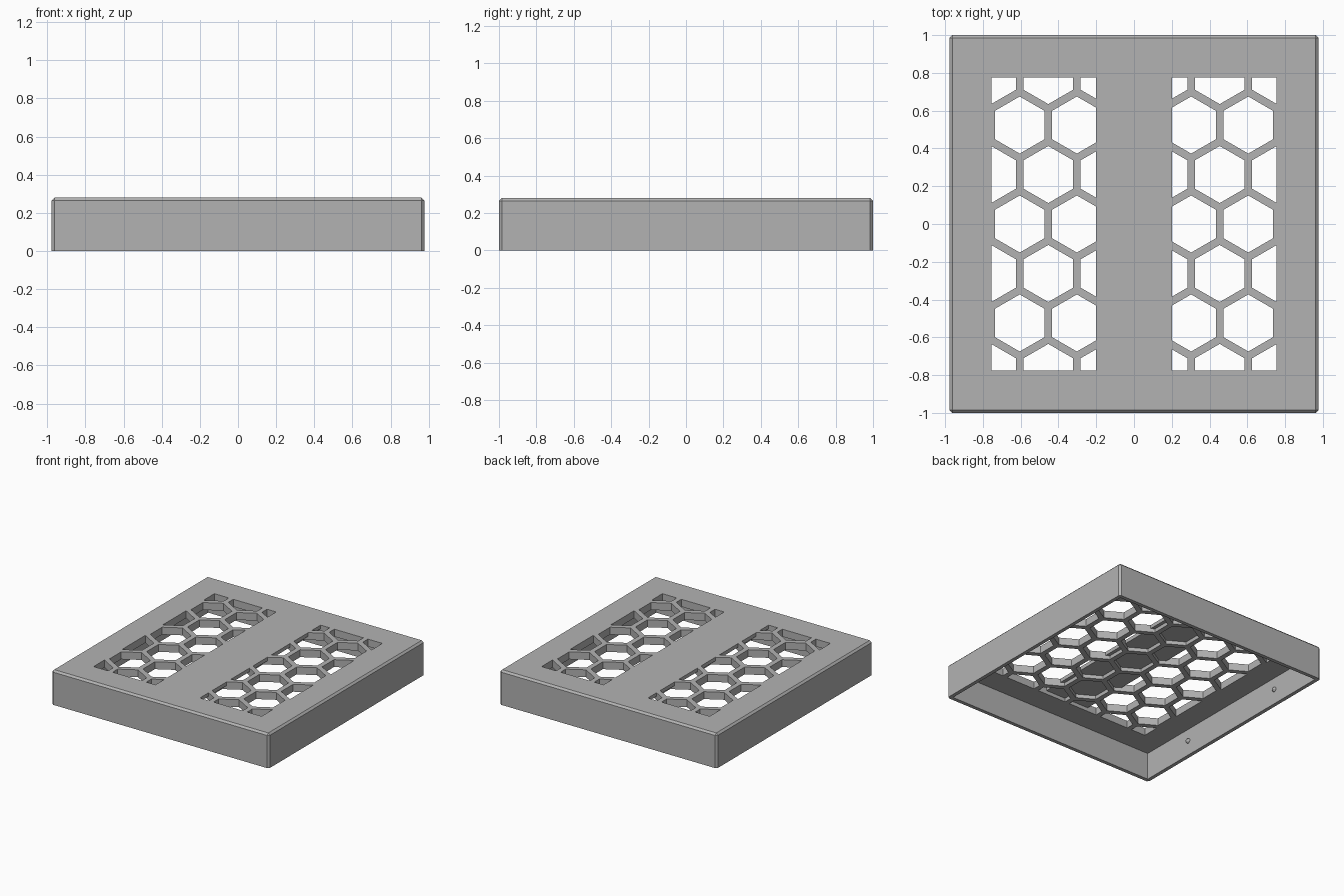
import bpy, bmesh, math
from mathutils import Matrix, Vector

cube = bpy.data.objects.get("Cube")
if cube:
    bpy.data.objects.remove(cube, do_unlink=True)

HX, HY, TOP = 0.977, 1.0, 0.28      # outer half sizes and height
WALL, CEILING = 0.03, 0.22          # wall thickness, underside of the top plate
PITCH, HEX_R = 0.3025, 0.151        # honeycomb spacing and cell radius
WIN_IN, WIN_OUT, WIN_Y = 0.2, 0.755, 0.775

grey = bpy.data.materials.new("matte_grey")
grey.use_nodes = True
grey.diffuse_color = (0.45, 0.45, 0.45, 1)
grey.node_tree.nodes["Principled BSDF"].inputs["Base Color"].default_value = (0.45, 0.45, 0.45, 1)


def make_object(name, bm):
    bmesh.ops.recalc_face_normals(bm, faces=bm.faces)
    mesh = bpy.data.meshes.new(name)
    bm.to_mesh(mesh)
    bm.free()
    mesh.materials.append(grey)
    obj = bpy.data.objects.new(name, mesh)
    bpy.context.collection.objects.link(obj)
    return obj


def add_box(bm, x, y, z0, z1):
    scale = Matrix.Diagonal((2 * x, 2 * y, z1 - z0, 1))
    move = Matrix.Translation((0, 0, (z0 + z1) / 2))
    bmesh.ops.create_cube(bm, size=1, matrix=move @ scale)


def clip(poly, axis, limit, sign):
    """Keep the part of a polygon where sign * (p[axis] - limit) >= 0."""
    out = []
    for a, b in zip(poly, poly[1:] + poly[:1]):
        da, db = sign * (a[axis] - limit), sign * (b[axis] - limit)
        if da >= 0:
            out.append(a)
        if da * db < 0:
            out.append(a.lerp(b, da / (da - db)))
    return out


def add_cells(bm, x0, x1, z0, z1):
    """Honeycomb prisms trimmed to a rectangle."""
    for row in range(-4, 5):
        for col in range(-4, 5):
            cx = (col + 0.5 * (row % 2)) * PITCH
            cy = row * PITCH * math.sqrt(3) / 2
            poly = [Vector((cx + HEX_R * math.sin(k * math.pi / 3),
                            cy + HEX_R * math.cos(k * math.pi / 3), z0)) for k in range(6)]
            for axis, limit, sign in ((0, x0, 1), (0, x1, -1), (1, -WIN_Y, 1), (1, WIN_Y, -1)):
                poly = clip(poly, axis, limit, sign)
            if len(poly) < 3 or max(p.x for p in poly) - min(p.x for p in poly) < 0.005:
                continue
            low = [bm.verts.new(p) for p in poly]
            high = [bm.verts.new((p.x, p.y, z1)) for p in poly]
            bm.faces.new(low)
            bm.faces.new(high[::-1])
            n = len(low)
            for i in range(n):
                j = (i + 1) % n
                bm.faces.new((low[j], low[i], high[i], high[j]))


def cut(obj, cutter):
    """Subtract a helper from a part and remove the helper."""
    cutter.hide_render = True
    mod = obj.modifiers.new("cut", 'BOOLEAN')
    mod.operation = 'DIFFERENCE'
    mod.solver = 'EXACT'
    mod.object = cutter
    deps = bpy.context.evaluated_depsgraph_get()
    mesh = bpy.data.meshes.new_from_object(obj.evaluated_get(deps))
    obj.modifiers.clear()
    obj.data = mesh
    bpy.data.objects.remove(cutter, do_unlink=True)


# Outer shell with chamfered top and corner edges
bm = bmesh.new()
add_box(bm, HX, HY, 0, TOP)
edges = [e for e in bm.edges if max(v.co.z for v in e.verts) > TOP / 2]
bmesh.ops.bevel(bm, geom=edges, offset=0.015, segments=1, affect='EDGES')
cover = make_object("vented_cover", bm)

# Open underside
bm = bmesh.new()
add_box(bm, HX - WALL, HY - WALL, -0.1, CEILING)
cut(cover, make_object("cavity_cutter", bm))

# Two honeycomb windows through the top plate
bm = bmesh.new()
add_cells(bm, WIN_IN, WIN_OUT, 0.1, 0.4)
add_cells(bm, -WIN_OUT, -WIN_IN, 0.1, 0.4)
cut(cover, make_object("window_cutter", bm))

# Blind honeycomb pockets under the middle band
bm = bmesh.new()
add_cells(bm, -WIN_IN - 0.01, WIN_IN + 0.01, 0.1, CEILING + 0.03)
cut(cover, make_object("pocket_cutter", bm))

# Small snap nubs on the inner side walls
for side, label in ((-1, "right"), (1, "left")):
    for y, place in ((-0.5, "front"), (0.5, "back")):
        bm = bmesh.new()
        bmesh.ops.create_uvsphere(bm, u_segments=12, v_segments=6, radius=0.02,
                                  matrix=Matrix.Translation((side * (HX - WALL), y, 0.12)))
        make_object(f"snap_nub_{place}_{label}", bm)
